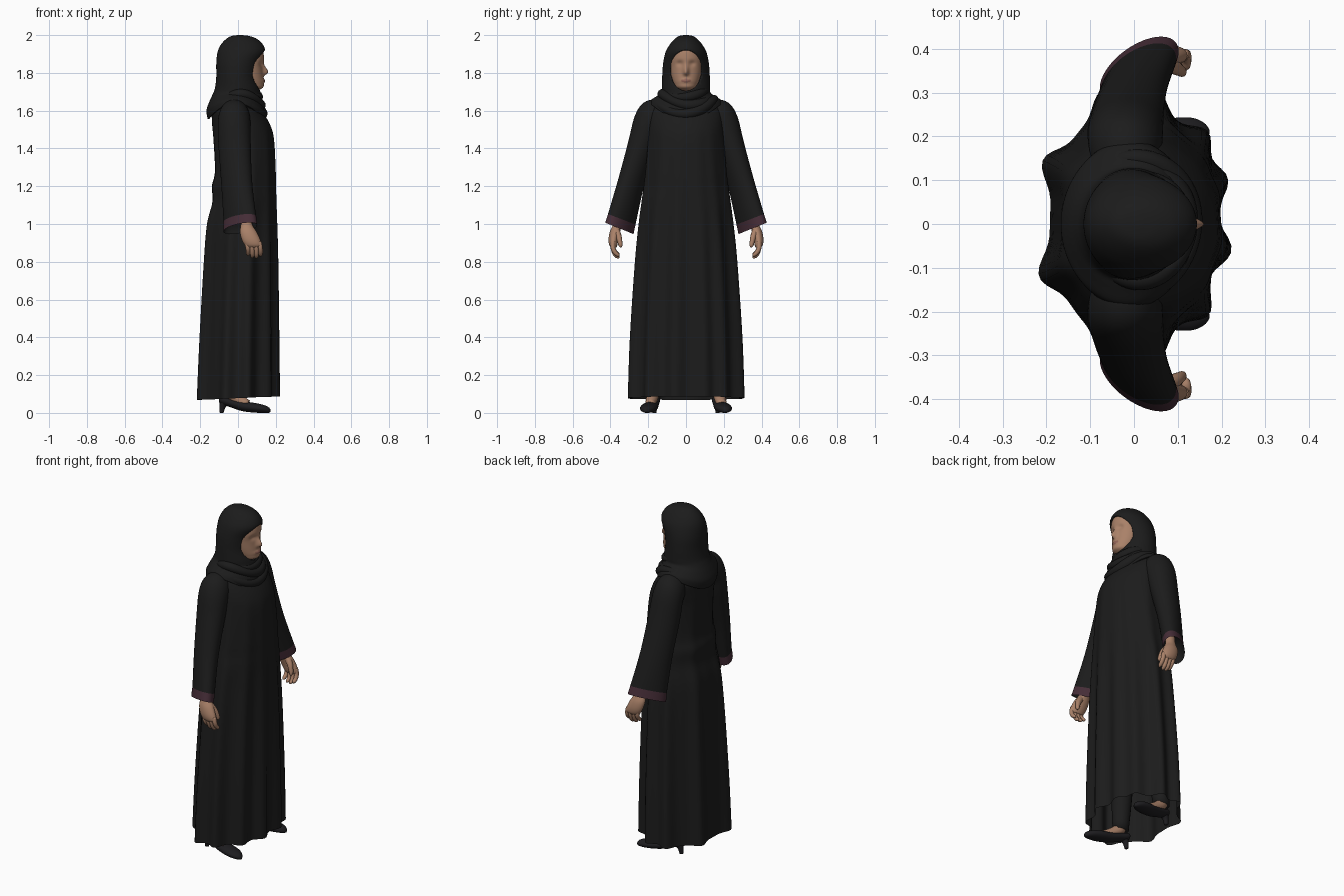
import bpy, bmesh, math
from math import sin, cos, exp, pi, radians
from mathutils import Vector

if "Cube" in bpy.data.objects:
    bpy.data.objects.remove(bpy.data.objects["Cube"])


def material(name, col):
    m = bpy.data.materials.new(name)
    m.diffuse_color = (*col, 1)
    m.use_nodes = True
    m.node_tree.nodes["Principled BSDF"].inputs["Base Color"].default_value = m.diffuse_color
    return m


BLACK = material("black_cloth", (0.0115, 0.0115, 0.0115))
PLUM = material("plum_trim", (0.06, 0.026, 0.038))
SKIN = material("skin", (0.40, 0.22, 0.14))
LIP = material("lips", (0.28, 0.125, 0.095))
SHOE = material("shoe_leather", (0.0125, 0.012, 0.014))


def loft(name, rings, mat, caps=(True, True), closed=False):
    """Skin a list of equal-length rings into a smooth mesh object."""
    bm = bmesh.new()
    vs = [[bm.verts.new(p) for p in r] for r in rings]
    n, k = len(rings[0]), len(rings)
    for i in range(k if closed else k - 1):
        a, b = vs[i], vs[(i + 1) % k]
        for j in range(n):
            bm.faces.new((a[j], a[(j + 1) % n], b[(j + 1) % n], b[j]))
    if not closed:
        for use, r in zip(caps, (vs[0], vs[-1])):
            if use:
                bm.faces.new(r)
    bmesh.ops.recalc_face_normals(bm, faces=bm.faces)
    me = bpy.data.meshes.new(name)
    bm.to_mesh(me)
    bm.free()
    me.materials.append(mat)
    for p in me.polygons:
        p.use_smooth = True
    ob = bpy.data.objects.new(name, me)
    bpy.context.collection.objects.link(ob)
    return ob


def resample(rows, n):
    """Catmull-Rom interpolation of number rows, n steps per span."""
    out = []
    for i in range(len(rows) - 1):
        p = [rows[max(0, min(len(rows) - 1, i + d))] for d in (-1, 0, 1, 2)]
        for s in range(n):
            t = s / n
            out.append([0.5 * (2 * b + (c - a) * t + (2 * a - 5 * b + 4 * c - d) * t * t
                               + (3 * b - a - 3 * c + d) * t ** 3) for a, b, c, d in zip(*p)])
    return out + [list(rows[-1])]


def angles(n):
    return [2 * pi * j / n for j in range(n)]


def tube(name, rows, mat, n=16, steps=4, closed=False):
    """Rows are x, y, z, radius; the rings follow the path."""
    pts = resample(rows, steps) if not closed else rows
    P = [Vector(r[:3]) for r in pts]
    rings = []
    for i, c in enumerate(P):
        if closed:
            t = P[(i + 1) % len(P)] - P[i - 1]
        else:
            t = P[min(i + 1, len(P) - 1)] - P[max(i - 1, 0)]
        t.normalize()
        u = t.cross(Vector((0, 0, 1) if closed else (0, 1, 0))).normalized()
        w = t.cross(u)
        rings.append([c + pts[i][3] * (u * cos(a) + w * sin(a)) for a in angles(n)])
    return loft(name, rings, mat, closed=closed)


# robe: oval sections, fold ridges fading upward
FOLDS = (-11, 19, 41, 76, 108, 153, 202, 253, 285, 320)


def fold(t):
    d = math.degrees(t)
    return sum(exp(-(((d - f + 180) % 360 - 180) / 9.5) ** 2) for f in FOLDS)


robe = [(0.078, -.192, .185, .277, .042), (0.4, -.184, .188, .272, .035),
        (0.8, -.17, .192, .254, .025), (1.0, -.16, .195, .242, .016),
        (1.12, -.135, .197, .232, .009), (1.2, -.138, .197, .222, .007),
        (1.28, -.122, .196, .213, .006), (1.45, -.13, .189, .2, .003),
        (1.53, -.137, .168, .2, 0), (1.6, -.137, .125, .195, 0),
        (1.645, -.11, .09, .16, 0), (1.68, -.08, .06, .09, 0)]
rings = []
for z, xb, xf, w, amp in resample(robe, 5):
    cx, rx = (xb + xf) / 2, (xf - xb) / 2
    rings.append([(cx + (rx + amp * fold(t)) * cos(t), (w + amp * fold(t)) * sin(t),
                   z + 0.01 * cos(t) * max(0, 1 - z)) for t in angles(120)])
loft("robe", rings, BLACK, caps=(False, True))

# head scarf: hood and shoulder drape with an oval face opening
hood = [(2.0, .0, .02, .01, 0), (1.995, -.035, .06, .036, 0), (1.98, -.062, .10, .06, 0),
        (1.95, -.09, .132, .086, 0), (1.91, -.108, .143, .108, 0), (1.85, -.115, .116, .121, 0),
        (1.78, -.115, .104, .126, 0), (1.72, -.122, .115, .128, 0), (1.685, -.135, .12, .13, .01),
        (1.645, -.153, .128, .15, .035), (1.6, -.167, .14, .18, .06), (1.555, -.16, .138, .192, .085)]
rings = []
for z, xb, xf, w, lift in resample(hood, 6):
    cx, rx = (xb + xf) / 2, (xf - xb) / 2
    rings.append([(cx + rx * cos(t), w * sin(t), z + lift * sin(t) ** 2) for t in angles(112)])
scarf = loft("head_scarf", rings, BLACK, caps=(True, False))


def opening(co):
    return math.hypot(co.y / .085, (co.z - 1.813) / .108)


bm = bmesh.new()
bm.from_mesh(scarf.data)
bmesh.ops.delete(bm, geom=[f for f in bm.faces if f.calc_center_median().x > 0.02
                           and opening(f.calc_center_median()) < 1], context='FACES')
for v in bm.verts:
    if v.is_boundary and v.co.x > 0 and 1.68 < v.co.z < 1.95:
        k = 1 / opening(v.co)
        v.co.y *= k
        v.co.z = 1.813 + (v.co.z - 1.813) * k
bm.to_mesh(scarf.data)
bm.free()
solid = scarf.modifiers.new("thickness", 'SOLIDIFY')
solid.thickness, solid.offset = 0.008, -1

# scarf folds wrapped round the neck, sinking into the drape at the back
for name, cx, rx, ry, zf, zs, r, skew in (("scarf_roll_upper", .008, .098, .103, 1.672, 1.695, .026, .012),
                                          ("scarf_roll_middle", .01, .108, .125, 1.63, 1.672, .028, -.016),
                                          ("scarf_roll_lower", .0, .128, .15, 1.583, 1.65, .028, .012)):
    tube(name, [(cx + rx * cos(t), ry * sin(t), zf + (zs - zf) * sin(t) ** 2 + skew * sin(t),
                 r * (.84 + .16 * cos(t) + .1 * sin(3 * t))) for t in angles(64)], BLACK, n=18, closed=True)

# face: oval sections with nose, eye sockets and lips pushed in or out
face = [(1.70, 0, .085, .032), (1.72, 0, .13, .054), (1.745, -.02, .137, .067), (1.78, -.03, .134, .078),
        (1.83, -.04, .131, .086), (1.88, -.04, .137, .087), (1.93, -.04, .128, .076), (1.96, -.03, .09, .045)]
rings = []
for z, xb, xf, w in resample(face, 8):
    cx, rx = (xb + xf) / 2, (xf - xb) / 2
    ring = []
    for t in angles(112):
        x, y = cx + rx * cos(t), w * sin(t)
        if cos(t) > 0:
            s = .034 if z > 1.803 else .015
            x += .028 * exp(-(y / .014) ** 2 - ((z - 1.803) / s) ** 2)
            x -= .009 * exp(-((abs(y) - .033) / .018) ** 2 - ((z - 1.85) / .014) ** 2)
            x += .007 * exp(-(y / .024) ** 2 - ((z - 1.759) / .01) ** 2)
        ring.append((x, y, z))
    rings.append(ring)
head = loft("face", rings, SKIN)
head.data.materials.append(LIP)
for p in head.data.polygons:
    c = p.center
    if c.x > .08 and (c.y / .026) ** 2 + ((c.z - 1.759) / .009) ** 2 < 1:
        p.material_index = 1

# sleeve rows: x, y, z, half depth, half width, tilt, skew
sleeve = [(-.02, .10, 1.602, .06, .058, 75, 0), (-.02, .162, 1.574, .08, .09, 60, 0),
          (-.02, .2, 1.53, .086, .087, 43, 0), (-.018, .232, 1.42, .085, .076, 22, .01),
          (-.007, .29, 1.22, .078, .071, 18, .025), (.01, .340, 1.025, .074, .078, 21, .045),
          (.012, .353, .977, .075, .081, 22, .05)]
shoe = [(-.1, .014, .055, .09), (-.085, .03, .045, .092), (-.04, .034, .03, .078), (.02, .039, .01, .062),
        (.08, .045, .002, .054), (.13, .039, 0, .044), (.16, .022, 0, .032), (.172, .005, .004, .018)]

for side, s in (("left", 1), ("right", -1)):
    def sleeve_ring(row):
        x, y, z, rx, ry, a, skew = row
        a = radians(a)
        return [(x + rx * cos(t) + skew * sin(t), s * (y + ry * sin(t) * cos(a)),
                 z + ry * sin(t) * sin(a)) for t in angles(40)]

    loft(f"sleeve_{side}", [sleeve_ring(r) for r in resample(sleeve[:6], 5)], BLACK, caps=(True, False))
    lining = (.008, .335, 1.05, .062, .065, 21, .04)
    loft(f"cuff_{side}", [sleeve_ring(sleeve[5]), sleeve_ring(sleeve[6])], PLUM, caps=(False, False))
    loft(f"sleeve_lining_{side}", [sleeve_ring(sleeve[6]), sleeve_ring(lining)], BLACK, caps=(False, True))

    # hand: flattened palm, four curled fingers, thumb
    palm = [(.04, .35, 1.06, .028, .024), (.045, .362, 1.0, .03, .024), (.054, .376, .96, .044, .027),
            (.068, .384, .92, .049, .026), (.08, .385, .89, .046, .022), (.084, .382, .875, .036, .014)]
    loft(f"hand_{side}", [[(x + a * cos(t), s * (y + b * sin(t)), z) for t in angles(24)]
                          for x, y, z, a, b in resample(palm, 4)], SKIN)
    for i in range(4):
        x, drop = .046 + .022 * i, (.008, -.004, -.006, .004)[i]
        tube(f"finger_{i + 1}_{side}", [(x, s * .386, .905, .013), (x + .006, s * .387, .875, .0125),
                                        (x + .008, s * .376, .846 + drop, .0115),
                                        (x + .007, s * .36, .832 + drop, .0095),
                                        (x + .006, s * .352, .828 + drop, .003)], SKIN, n=12)
    tube(f"thumb_{side}", [(.07, s * .37, .965, .02), (.094, s * .357, .935, .016),
                           (.106, s * .35, .905, .013), (.11, s * .346, .885, .01),
                           (.11, s * .345, .876, .003)], SKIN, n=12)

    # pump shoe, heel, foot and trouser leg
    def foot_y(x):
        return s * (.165 + (x + .1) * .17)

    loft(f"shoe_{side}", [[(x, foot_y(x) + w * cos(t), (zb + zt) / 2 + (zt - zb) / 2 * sin(t))
                           for t in angles(24)] for x, w, zb, zt in resample(shoe, 4)], SHOE)
    tube(f"heel_{side}", [(-.068, foot_y(-.07), .065, .028), (-.082, foot_y(-.08), .035, .017),
                          (-.088, foot_y(-.086), 0, .011)], SHOE)
    tube(f"foot_{side}", [(-.055, foot_y(-.055), .16, .034), (-.045, foot_y(-.045), .11, .034),
                          (-.01, foot_y(-.01), .077, .031), (.05, foot_y(.05), .043, .026)], SKIN)
    tube(f"trouser_leg_{side}", [(-.05, s * .173, .1, .044), (-.04, s * .15, .35, .06),
                                 (-.02, s * .12, .7, .075)], BLACK, n=20)
